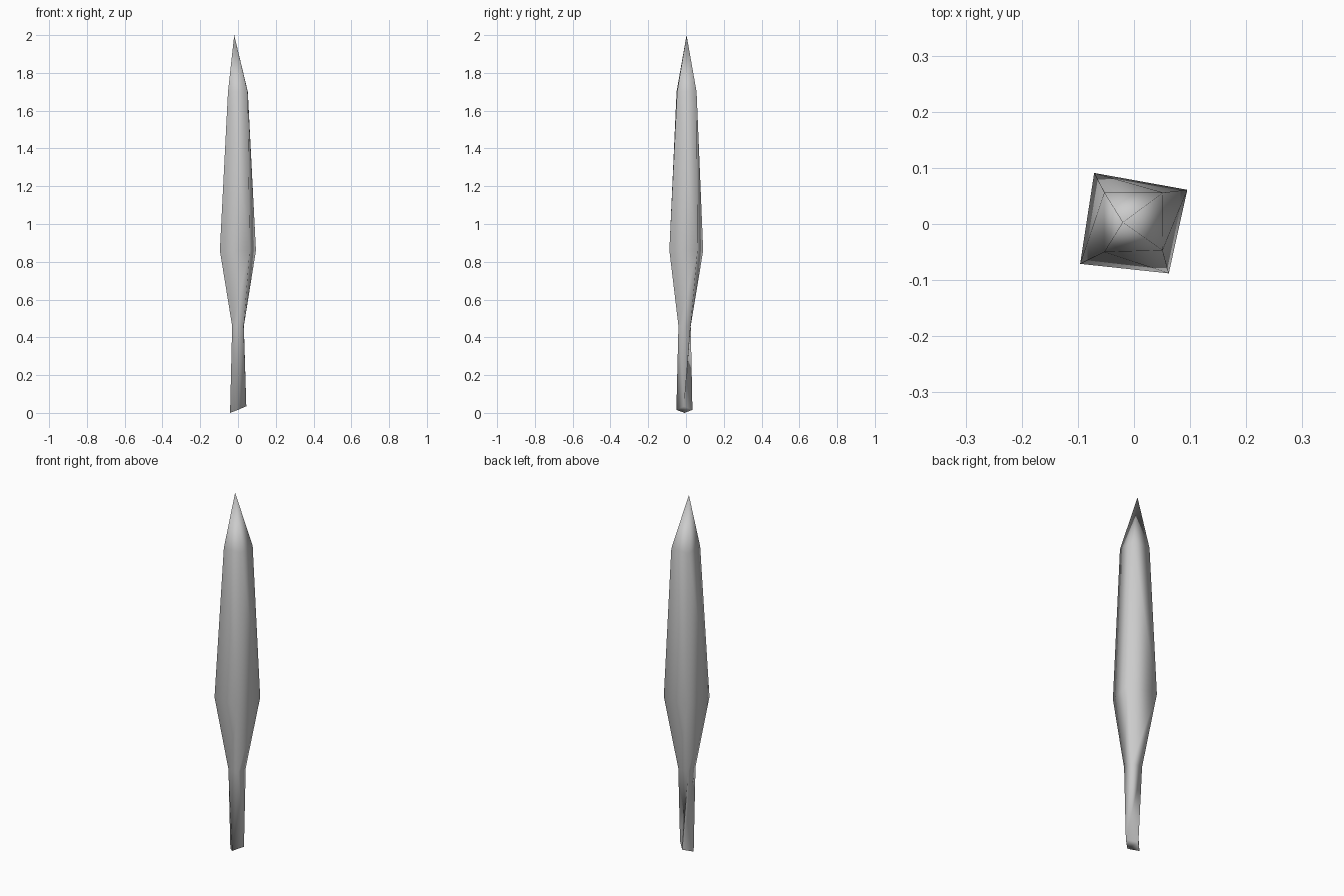
import bpy, bmesh

if "Cube" in bpy.data.objects:
    bpy.data.objects.remove(bpy.data.objects["Cube"])

# Four-sided cross-sections from the butt up; corners run anticlockwise seen from above
rings = [
    # slanted butt, twisted an eighth of a turn against the shaft top
    [(-0.042, -0.008, 0.0), (0.0, -0.051, 0.016), (0.044, -0.01, 0.035), (0.0, 0.034, 0.016)],
    # top of the shaft
    [(-0.031, -0.04, 0.46), (0.03, -0.04, 0.46), (0.031, 0.024, 0.46), (-0.031, 0.025, 0.46)],
    # widest part of the blade
    [(-0.096, -0.071, 0.86), (0.062, -0.088, 0.86), (0.095, 0.061, 0.86), (-0.071, 0.091, 0.86)],
    # shoulder below the point
    [(-0.053, -0.05, 1.70), (0.051, -0.047, 1.70), (0.052, 0.056, 1.70), (-0.053, 0.056, 1.70)],
]
tip_position = (-0.02, 0.003, 2.0)

bm = bmesh.new()
loops = [[bm.verts.new(p) for p in ring] for ring in rings]
tip = bm.verts.new(tip_position)

# Walls between neighbouring sections
for low, high in zip(loops, loops[1:]):
    for i in range(4):
        j = (i + 1) % 4
        bm.faces.new((low[i], low[j], high[j], high[i]))

# Point and butt cap
for i in range(4):
    bm.faces.new((loops[-1][i], loops[-1][(i + 1) % 4], tip))
bm.faces.new(list(reversed(loops[0])))

bmesh.ops.triangulate(bm, faces=bm.faces[:])
bmesh.ops.recalc_face_normals(bm, faces=bm.faces[:])
for face in bm.faces:
    face.smooth = True

mesh = bpy.data.meshes.new("spike")
bm.to_mesh(mesh)
bm.free()
spike = bpy.data.objects.new("spike", mesh)
bpy.context.collection.objects.link(spike)

# Keep only the butt rim sharp
bpy.context.view_layer.objects.active = spike
spike.select_set(True)
bpy.ops.object.shade_smooth_by_angle(angle=1.66)
